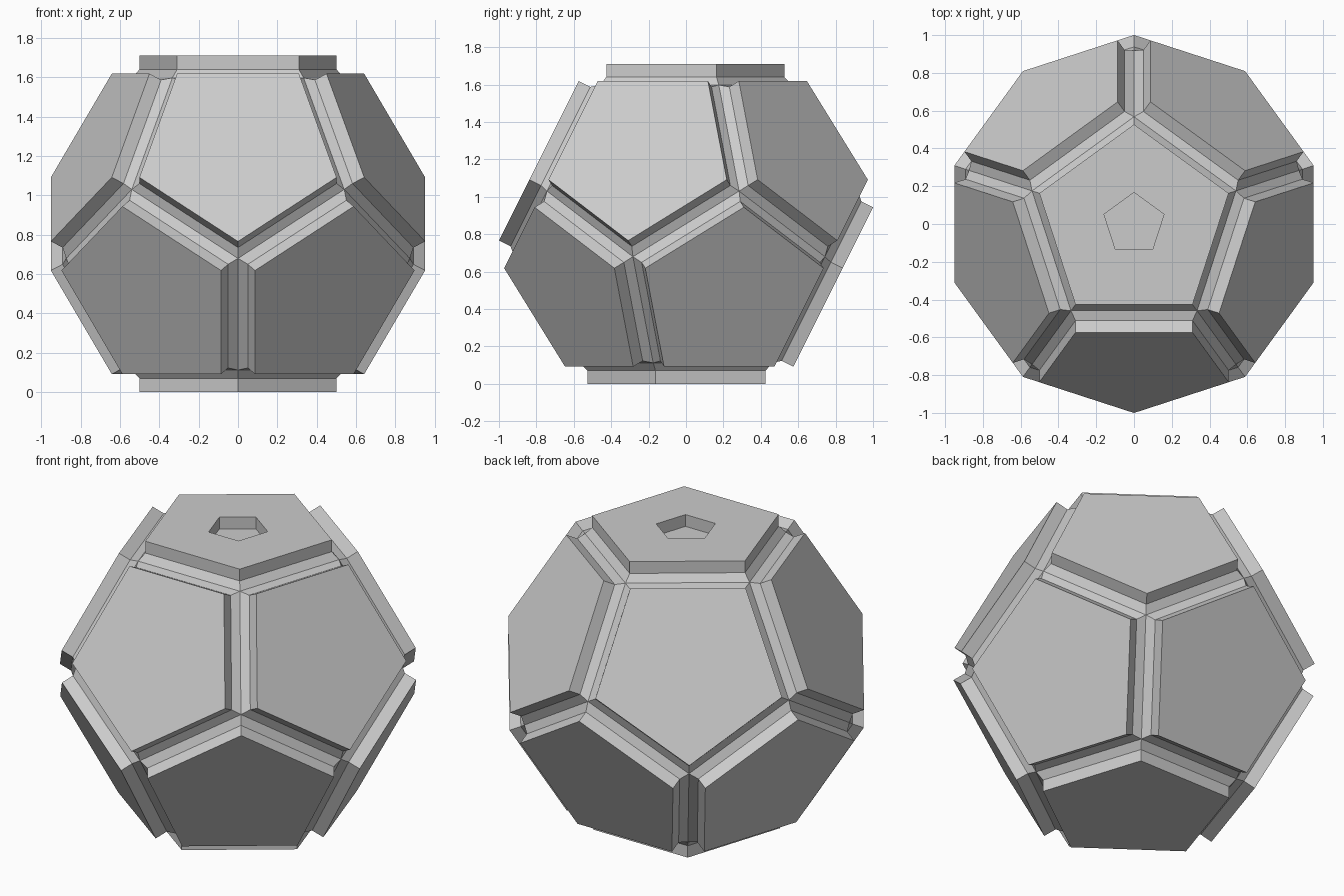
import bpy, bmesh
from math import sin, cos, tan, pi, radians, atan
from mathutils import Vector

if "Cube" in bpy.data.objects:
    bpy.data.objects.remove(bpy.data.objects["Cube"])

D = 0.855                       # centre to plate surface (half the height)
PLATE_R = 0.527                 # plate corner radius
WALL = 0.07                     # depth of the straight plate walls
CORE = 0.743                    # centre to groove-bottom dodecahedron
GOLD = (5 ** 0.5 - 1) / 2
CORE_R = CORE * GOLD / cos(pi / 5)

bm = bmesh.new()


def plate(normal, up, recess=False):
    """Pentagon plate: groove slope, straight wall, face, optional socket."""
    side = normal.cross(up)
    profile = [(CORE_R, CORE), (PLATE_R, D - WALL), (PLATE_R, D)]
    if recess:
        profile += [(0.167, D), (0.167, D - WALL)]
    rings = []
    for r, d in profile:
        rings.append([bm.verts.new(
            normal * d + up * (r * cos(a)) + side * (r * sin(a)) + Vector((0, 0, D)))
            for a in [pi / 5 + i * 2 * pi / 5 for i in range(5)]])
    for low, high in zip(rings, rings[1:]):
        for i in range(5):
            j = (i + 1) % 5
            bm.faces.new((low[i], low[j], high[j], high[i]))
    bm.faces.new(rings[-1])


tilt_z = 1 / 5 ** 0.5
tilt_r = 2 / 5 ** 0.5
for s in (1, -1):
    # top plate (with socket) and bottom plate
    plate(Vector((0, 0, s)), Vector((0, -s, 0)), recess=(s == 1))
    # ring of five tilted plates
    for k in range(5):
        a = -s * pi / 2 + k * 2 * pi / 5
        out = Vector((cos(a), sin(a), 0))
        z = Vector((0, 0, s))
        plate(out * tilt_r + z * tilt_z, z * tilt_r - out * tilt_z)

# weld the plates along the groove bottoms
bmesh.ops.remove_doubles(bm, verts=bm.verts, dist=0.002)
bmesh.ops.recalc_face_normals(bm, faces=bm.faces)
mesh = bpy.data.meshes.new("plated_dodecahedron")
bm.to_mesh(mesh)
bm.free()
obj = bpy.data.objects.new("plated_dodecahedron", mesh)
bpy.context.collection.objects.link(obj)
